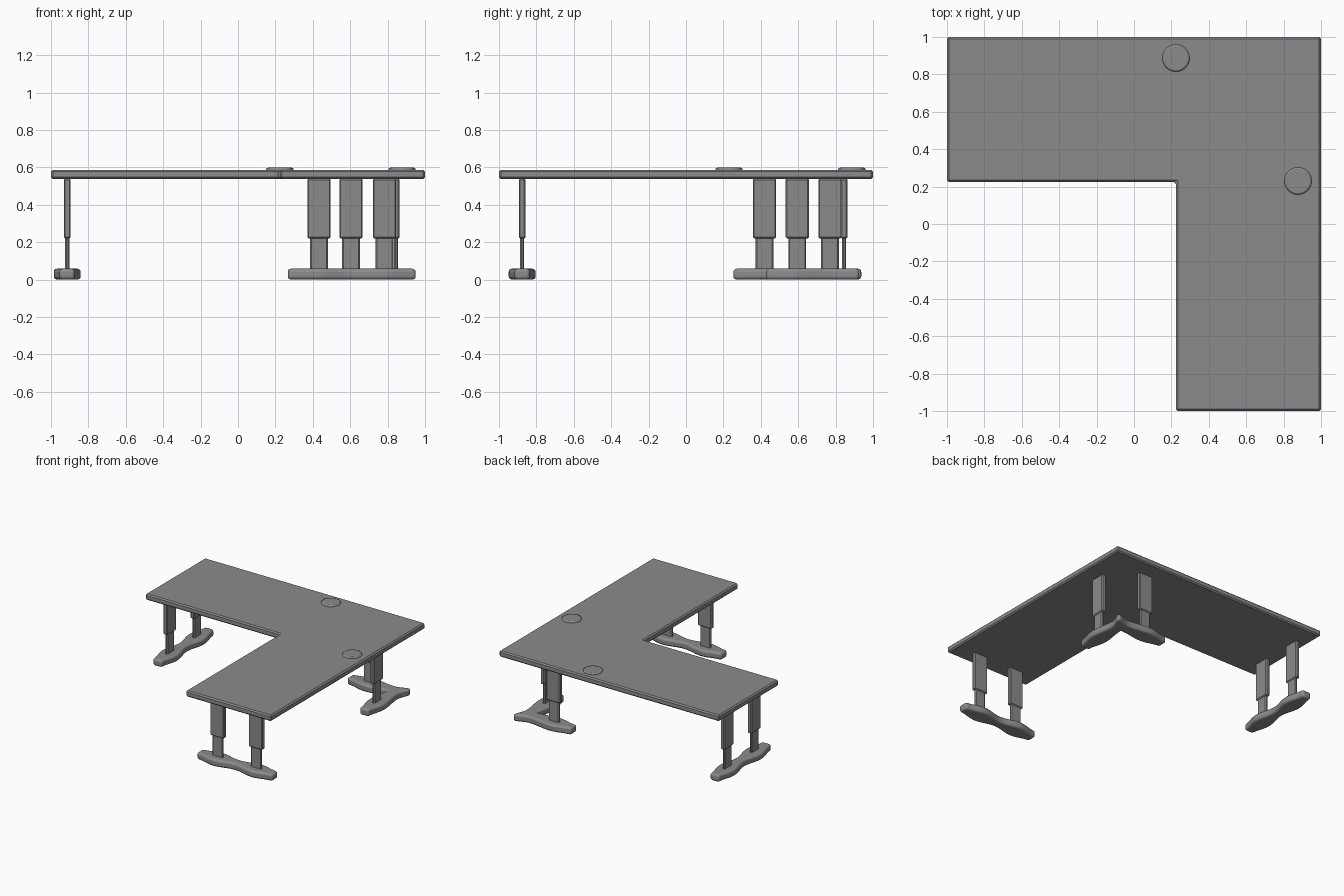
import bpy
import bmesh
import math

if "Cube" in bpy.data.objects:
    bpy.data.objects.remove(bpy.data.objects["Cube"])

grey = bpy.data.materials.new("mid grey")
grey.use_nodes = True
colour = (0.26, 0.26, 0.26, 1)
grey.diffuse_color = colour
grey.node_tree.nodes["Principled BSDF"].inputs["Base Color"].default_value = colour


def prism(name, outline, z0, z1, bevel, segments=1, smooth=False):
    """Extrude a flat outline from z0 to z1 and soften its rims."""
    bm = bmesh.new()
    base = bm.faces.new([bm.verts.new((x, y, z0)) for x, y in outline])
    up = bmesh.ops.extrude_face_region(bm, geom=[base])["geom"]
    for v in up:
        if isinstance(v, bmesh.types.BMVert):
            v.co.z = z1
    bmesh.ops.recalc_face_normals(bm, faces=bm.faces)
    mesh = bpy.data.meshes.new(name)
    bm.to_mesh(mesh)
    bm.free()
    mesh.materials.append(grey)
    obj = bpy.data.objects.new(name, mesh)
    bpy.context.collection.objects.link(obj)
    if smooth:
        bpy.ops.object.select_all(action="DESELECT")
        obj.select_set(True)
        bpy.context.view_layer.objects.active = obj
        bpy.ops.object.shade_smooth_by_angle(angle=math.radians(30))
    mod = obj.modifiers.new("soft rim", "BEVEL")
    mod.width = bevel
    mod.segments = segments
    mod.limit_method = "ANGLE"
    mod.angle_limit = math.radians(40)
    return obj


def box(name, x, y, sx, sy, z0, z1, bevel):
    corners = [(-1, -1), (1, -1), (1, 1), (-1, 1)]
    return prism(name, [(x + a * sx / 2, y + b * sy / 2) for a, b in corners],
                 z0, z1, bevel)


def ease(points, steps=6):
    """Join control points with flat-tangent curves."""
    out = []
    for (a0, v0), (a1, v1) in zip(points, points[1:]):
        for i in range(steps):
            t = i / steps
            s = (1 - math.cos(math.pi * t)) / 2
            out.append((a0 + (a1 - a0) * t, v0 + (v1 - v0) * s))
    return out + [points[-1]]


def leg(name, x, y, along_x):
    """Telescopic leg: slim lower blade inside a wider upper sleeve."""
    for part, wide, thin, z0, z1 in (("sleeve", 0.125, 0.036, 0.22, 0.54),
                                     ("blade", 0.095, 0.022, 0.05, 0.23)):
        sx, sy = (wide, thin) if along_x else (thin, wide)
        box(name + "_" + part, x, y, sx, sy, z0, z1, 0.007)


def straight_foot(name, x, y, along_x):
    """Foot with two lobes under the legs and a pinched waist."""
    arm = ease([(0, 0.04), (0.175, 0.072), (0.342, 0.04)])
    upper = [(-a, v) for a, v in arm[:0:-1]] + arm
    outline = upper + [(a, -v) for a, v in reversed(upper)]
    outline = [(x + a, y + v) if along_x else (x + v, y + a) for a, v in outline]
    prism(name, outline, 0, 0.058, 0.017, 3, True)


# L-shaped table top
prism("table_top", [(-1, 1), (-1, 0.224), (0.224, 0.224), (0.224, -1), (1, -1), (1, 1)],
      0.537, 0.587, 0.01)

# Round cable caps
for side, x, y in (("back", 0.224, 0.887), ("side", 0.877, 0.23)):
    ring = [(x + 0.073 * math.cos(i * math.pi / 16), y + 0.073 * math.sin(i * math.pi / 16))
            for i in range(32)]
    prism("cable_cap_" + side, ring, 0.57, 0.598, 0.009, 2, True)

# Leg pairs at the two free ends
straight_foot("right_foot", -0.913, 0.595, False)
straight_foot("front_foot", 0.608, -0.876, True)
for i, s in enumerate((-1, 1)):
    leg(f"right_leg_{i}", -0.913, 0.595 + s * 0.175, False)
    leg(f"front_leg_{i}", 0.608 + s * 0.175, -0.876, True)

# Bent foot and leg pair under the corner
c = 0.845
outer = ease([(-0.08, 0.08), (0.04, 0.048), (0.245, 0.072), (0.417, 0.04)])
inner = ease([(0.05, -0.05), (0.245, -0.072), (0.417, -0.04)])
half = [(c - a, c + v) for a, v in outer + inner[::-1]]
mirrored = [(y, x) for x, y in half[::-1]]
prism("corner_foot", half + mirrored[1:-1], 0, 0.058, 0.017, 3, True)
leg("corner_leg_back", 0.604, c, True)
leg("corner_leg_side", c, 0.595, False)
